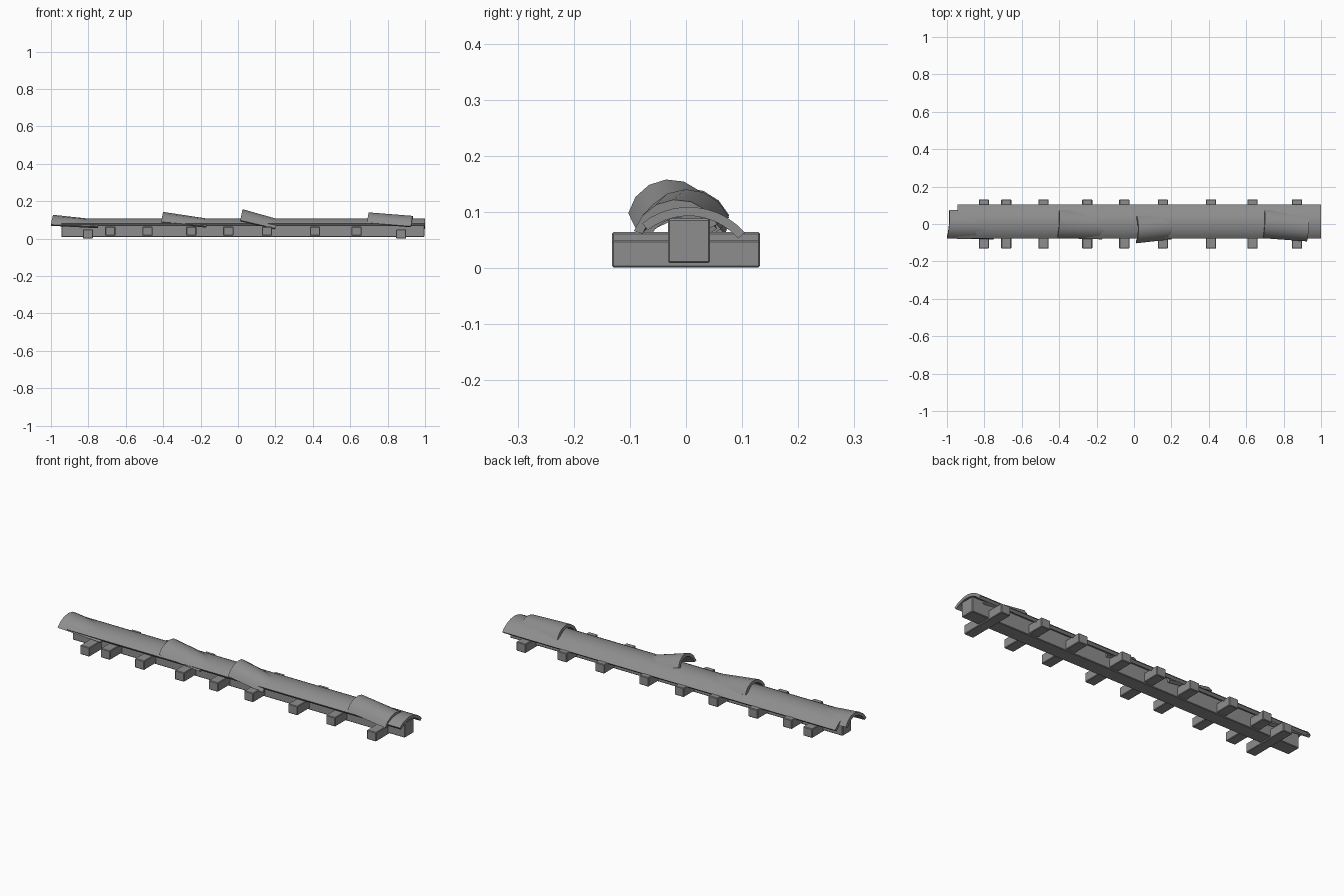
import bpy, bmesh, math
from mathutils import Vector

if "Cube" in bpy.data.objects:
    bpy.data.objects.remove(bpy.data.objects["Cube"])

mat = bpy.data.materials.new("weathered_grey")
mat.diffuse_color = (0.27, 0.27, 0.27, 1)
mat.use_nodes = True
mat.node_tree.nodes["Principled BSDF"].inputs["Base Color"].default_value = mat.diffuse_color


def finish(name, bm):
    bmesh.ops.recalc_face_normals(bm, faces=bm.faces)
    me = bpy.data.meshes.new(name)
    bm.to_mesh(me)
    bm.free()
    me.materials.append(mat)
    ob = bpy.data.objects.new(name, me)
    bpy.context.collection.objects.link(ob)
    return ob


def box(name, x0, x1, y0, y1, z0, z1):
    bm = bmesh.new()
    bmesh.ops.create_cube(bm, size=1)
    for v in bm.verts:
        v.co = ((x0 + x1) / 2 + v.co.x * (x1 - x0),
                (y0 + y1) / 2 + v.co.y * (y1 - y0),
                (z0 + z1) / 2 + v.co.z * (z1 - z0))
    ob = finish(name, bm)
    bev = ob.modifiers.new("worn_edges", 'BEVEL')
    bev.width = 0.003
    bev.segments = 1
    return ob


def arc(yl, zl, yr, zr, rise, n, t):
    """Outer and inner points of a circular arc over a tilted chord."""
    a, b = Vector((yl, zl)), Vector((yr, zr))
    chord = b - a
    w = chord.length / 2
    r = (w * w + rise * rise) / (2 * rise)
    u = chord.normalized()
    up = Vector((-u.y, u.x))
    c = (a + b) / 2 + up * (rise - r)
    half = math.atan2(w, r - rise)
    dirs = [u * math.sin(g) + up * math.cos(g)
            for g in (half * (2 * i / n - 1) for i in range(n + 1))]
    return [c + d * r for d in dirs] + [c + d * (r - t) for d in reversed(dirs)]


def tile(name, x0, x1, end0, end1, n, t=0.016, lean=0.0, skew=0.0):
    """Curved tile lofted between two end arcs."""
    bm = bmesh.new()
    rings = []
    for x, e, k in ((x0, end0, 1), (x1, end1, 1)):
        rings.append([bm.verts.new((x + lean * (p.y - e[1]) + skew * (p.x - e[0]), p.x, p.y))
                      for p in arc(*e, n, t)])
    m = len(rings[0])
    for i in range(m):
        j = (i + 1) % m
        bm.faces.new((rings[0][i], rings[0][j], rings[1][j], rings[1][i]))
    for ring in rings:                       # end caps as quad strips
        for i in range(n):
            bm.faces.new((ring[i], ring[i + 1], ring[m - 2 - i], ring[m - 1 - i]))
    ob = finish(name, bm)
    for o in bpy.context.selected_objects:
        o.select_set(False)
    bpy.context.view_layer.objects.active = ob
    ob.select_set(True)
    bpy.ops.object.shade_smooth_by_angle(angle=math.radians(40))
    return ob


# central beam
box("ridge_beam", -0.945, 0.997, -0.032, 0.043, 0.009, 0.088)

# cross battens, the outer two sit slightly lower
for i, x in enumerate((-0.803, -0.683, -0.483, -0.25, -0.052, 0.154, 0.412, 0.633, 0.872)):
    z = 0.001 if i in (0, 8) else 0.016
    box(f"batten_{i + 1}", x - 0.027, x + 0.027, -0.132, 0.132, z, z + 0.048)

# long curved capping
tile("ridge_capping", -0.945, 1.0, (-0.078, 0.08, 0.105, 0.063, 0.037), (-0.078, 0.08, 0.105, 0.063, 0.037), 10)

# loose tiles, each tipped up at its left end: (left, bottom, right, bottom, rise)
tile("loose_tile_1", -1.0, -0.75, (-0.078, 0.075, 0.076, 0.08, 0.05), (-0.082, 0.066, 0.070, 0.06, 0.038), 6, lean=0.12, skew=0.08)
tile("loose_tile_2", -0.41, -0.17, (-0.076, 0.09, 0.077, 0.094, 0.051), (-0.082, 0.068, 0.062, 0.07, 0.038), 6, lean=0.12, skew=0.06)
tile("loose_tile_3", 0.012, 0.20, (-0.103, 0.098, 0.042, 0.112, 0.053), (-0.082, 0.055, 0.055, 0.07, 0.043), 6, lean=0.2)
tile("loose_tile_4", 0.69, 0.925, (-0.076, 0.085, 0.077, 0.09, 0.053), (-0.093, 0.066, 0.056, 0.078, 0.05), 6, lean=0.1, skew=0.05)
